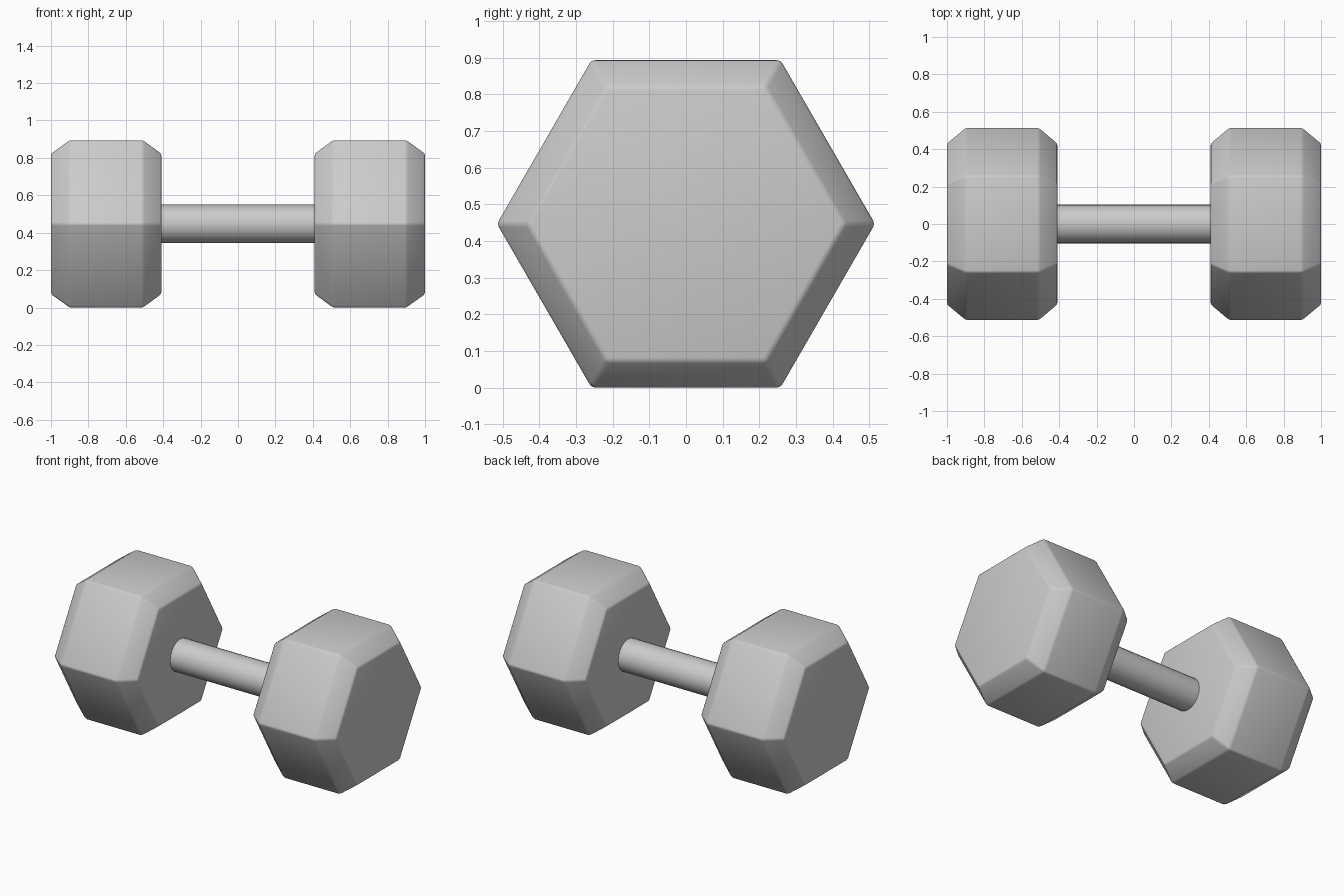
import bpy, bmesh
from math import cos, sin, pi, radians

if "Cube" in bpy.data.objects:
    bpy.data.objects.remove(bpy.data.objects["Cube"])

CZ = 0.447  # height of the handle axis


def lathe(name, rings, sides, bevel=0.0):
    """Closed prism along x from (x, radius) rings."""
    bm = bmesh.new()
    loops = [[bm.verts.new((x, r * cos(2 * pi * i / sides), CZ + r * sin(2 * pi * i / sides)))
              for i in range(sides)] for x, r in rings]
    for a, b in zip(loops, loops[1:]):
        for i in range(sides):
            j = (i + 1) % sides
            bm.faces.new((a[i], a[j], b[j], b[i]))
    bm.faces.new(loops[0])
    bm.faces.new(loops[-1])
    bmesh.ops.recalc_face_normals(bm, faces=bm.faces[:])
    if bevel:
        bmesh.ops.bevel(bm, geom=bm.edges[:], offset=bevel, segments=2,
                        profile=0.5, affect='EDGES')
    mesh = bpy.data.meshes.new(name)
    bm.to_mesh(mesh)
    bm.free()
    obj = bpy.data.objects.new(name, mesh)
    bpy.context.collection.objects.link(obj)
    bpy.ops.object.select_all(action='DESELECT')
    obj.select_set(True)
    bpy.context.view_layer.objects.active = obj
    bpy.ops.object.shade_smooth_by_angle(angle=radians(30))
    return obj


# Chamfered hexagonal weights, one at each end
for side, s in (("left", -1), ("right", 1)):
    lathe(side + "_weight",
          [(s * 0.41, 0.433), (s * 0.508, 0.516), (s * 0.9, 0.516), (s * 1.0, 0.433)],
          6, bevel=0.01)

# Round handle joining the weights
lathe("handle", [(-0.415, 0.103), (0.415, 0.103)], 20)
